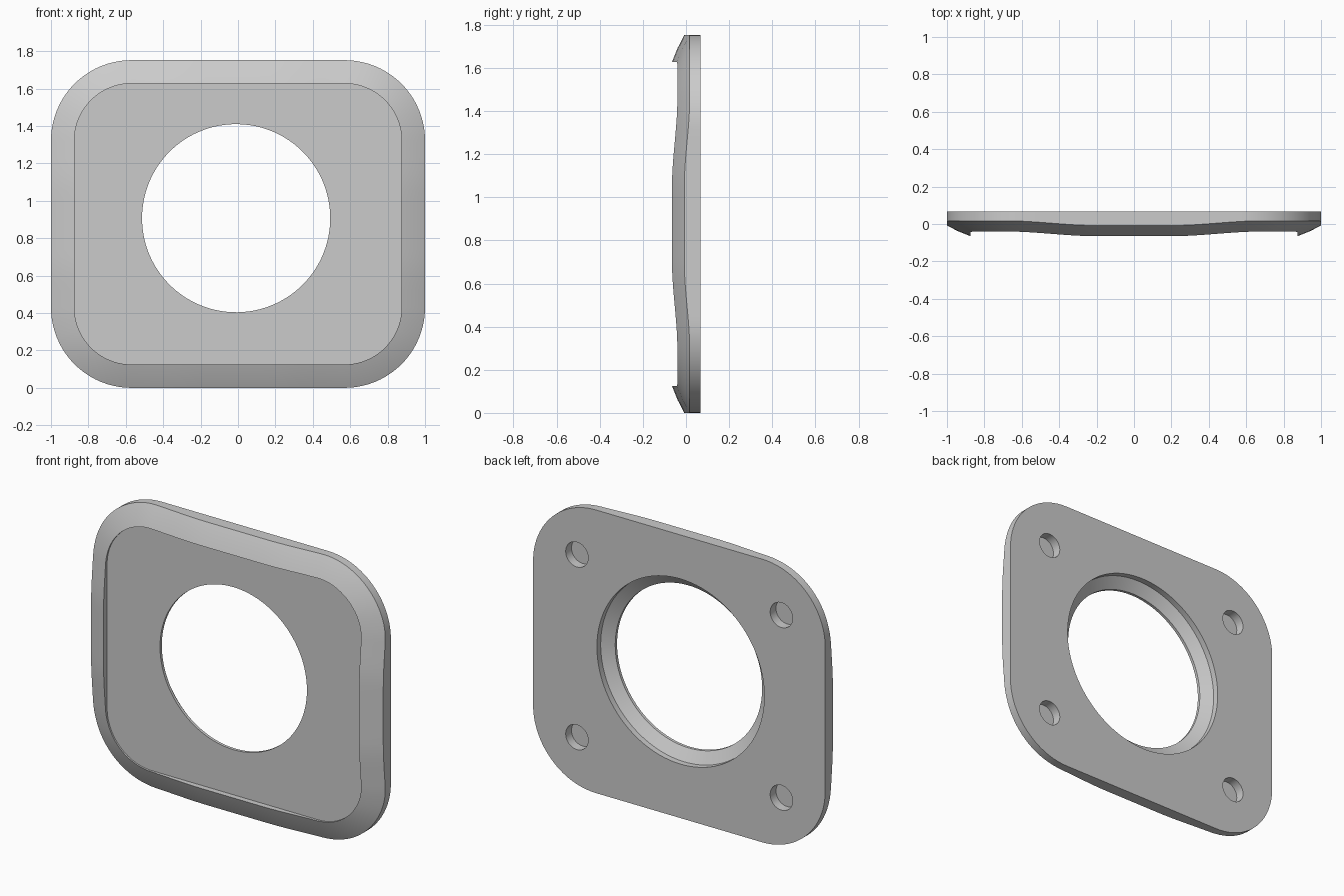
import bpy, bmesh, math
from mathutils import Vector, Matrix

cube = bpy.data.objects.get("Cube")
if cube:
    bpy.data.objects.remove(cube, do_unlink=True)

HALF_W, HALF_H, CORNER = 1.0, 0.876, 0.43
BACK, RECESS = 0.067, -0.03
STEPS = 20
HOLE = Vector((-0.01, 0.907))

grey = bpy.data.materials.new("plain grey")
grey.use_nodes = True
colour = (0.6, 0.6, 0.6, 1)
grey.diffuse_color = colour
grey.node_tree.nodes["Principled BSDF"].inputs["Base Color"].default_value = colour


def outline(inset):
    """Rounded rectangle, with straight sides subdivided for the wavy rim."""
    radius = CORNER - inset
    cx, cz = HALF_W - CORNER, HALF_H - CORNER
    pts = []
    for k, (sx, sz) in enumerate([(1, 1), (-1, 1), (-1, -1), (1, -1)]):
        for i in range(STEPS + 1):
            a = (k + i / STEPS) * math.pi / 2
            pts.append(Vector((sx * cx + radius * math.cos(a), sz * cz + radius * math.sin(a))))
        nx, nz = [(-1, 1), (-1, -1), (1, -1), (1, 1)][k]
        a = (k + 1) * math.pi / 2
        end = Vector((nx * cx + radius * math.cos(a), nz * cz + radius * math.sin(a)))
        start = pts[-1].copy()
        pts += [start.lerp(end, i / STEPS) for i in range(1, STEPS)]
    return [p + Vector((0, HALF_H)) for p in pts]


def wave(p):
    """Rim sinks back toward the corners and bulges at the middle of each side."""
    t = min(abs(p.x) / 0.68, abs(p.y - HALF_H) / 0.58)
    t = max(0, min(1, (t - 0.3) / 0.7))
    return 0.025 * t * t * (3 - 2 * t)


def circle(radius):
    """Ring around the opening, with points matched to the outline."""
    return [HOLE + (p - HOLE).normalized() * radius for p in outline(0)]


def link(name, bm):
    mesh = bpy.data.meshes.new(name)
    bmesh.ops.recalc_face_normals(bm, faces=bm.faces)
    bm.to_mesh(mesh)
    bm.free()
    obj = bpy.data.objects.new(name, mesh)
    mesh.materials.append(grey)
    bpy.context.collection.objects.link(obj)
    return obj


# Closed chain of loops: back, side wall, rim, recess, opening, back
loops = []
for inset, depth, wavy in [(0, BACK, 0), (0, -0.008, 1), (0.06, -0.039, 1),
                           (0.125, -0.065, 1), (0.125, RECESS, 0)]:
    loops.append([(p.x, depth + wavy * wave(p), p.y) for p in outline(inset)])
for radius, depth in [(0.503, RECESS), (0.503, -0.012), (0.573, 0.03), (0.573, BACK)]:
    loops.append([(p.x, depth, p.y) for p in circle(radius)])

bm = bmesh.new()
rings = [[bm.verts.new(co) for co in loop] for loop in loops]
for a, b in zip(rings, rings[1:] + rings[:1]):
    for i in range(len(a)):
        j = (i + 1) % len(a)
        bm.faces.new((a[i], a[j], b[j], b[i]))
plate = link("cover_plate", bm)

# Four blind screw holes in the back
bm = bmesh.new()
turn = Matrix.Rotation(math.pi / 2, 4, 'X')
for sx in (-1, 1):
    for sz in (-1, 1):
        place = Matrix.Translation((sx * 0.7, 0.06, HALF_H + sz * 0.565))
        bmesh.ops.create_cone(bm, cap_ends=True, segments=40, radius1=0.077,
                              radius2=0.077, depth=0.1, matrix=place @ turn)
cutter = link("screw_hole_cutter", bm)
cutter.hide_render = True

bpy.ops.object.select_all(action='DESELECT')
bpy.context.view_layer.objects.active = plate
plate.select_set(True)
cut = plate.modifiers.new("screw_holes", 'BOOLEAN')
cut.operation = 'DIFFERENCE'
cut.solver = 'EXACT'
cut.object = cutter
bpy.ops.object.modifier_apply(modifier=cut.name)
bpy.data.objects.remove(cutter, do_unlink=True)

bpy.ops.object.shade_smooth_by_angle(angle=math.radians(25))
